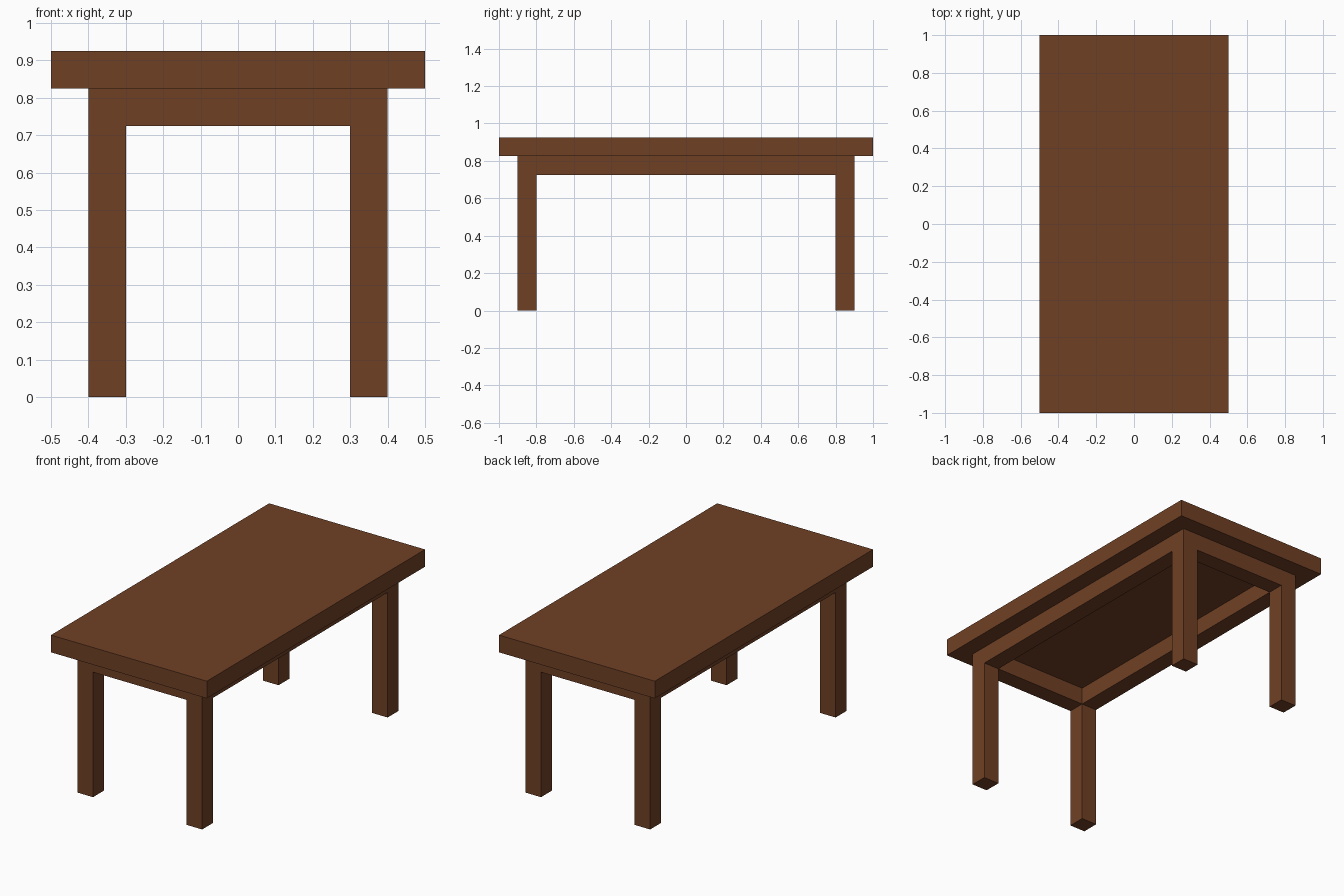
import bpy

if "Cube" in bpy.data.objects:
    bpy.data.objects.remove(bpy.data.objects["Cube"])

LEG_TOP = 0.825    # underside of the tabletop
APRON_BOTTOM = 0.725

wood = bpy.data.materials.new("brown_wood")
wood.diffuse_color = (0.162, 0.051, 0.018, 1)
wood.use_nodes = True
wood.node_tree.nodes["Principled BSDF"].inputs["Base Color"].default_value = wood.diffuse_color


def box(name, low, high):
    """Box spanning two opposite corners."""
    bpy.ops.mesh.primitive_cube_add(size=1)
    obj = bpy.context.object
    obj.name = obj.data.name = name
    size = [h - l for l, h in zip(low, high)]
    centre = [(h + l) / 2 for l, h in zip(low, high)]
    for v in obj.data.vertices:
        v.co = [c * s for c, s in zip(v.co, size)]
    obj.location = centre
    obj.data.materials.append(wood)
    return obj


# Tabletop slab
box("tabletop", (-0.5, -1, LEG_TOP), (0.5, 1, 0.925))

# Four square legs
for y, end in ((-0.85, "front"), (0.85, "back")):
    for x, side in ((-0.35, "left"), (0.35, "right")):
        box(f"{end}_{side}_leg", (x - 0.05, y - 0.05, 0), (x + 0.05, y + 0.05, LEG_TOP))

# Apron rails between the legs, flush with their faces
for y, end in ((-0.85, "front"), (0.85, "back")):
    box(f"{end}_apron", (-0.3, y - 0.05, APRON_BOTTOM), (0.3, y + 0.05, LEG_TOP))
for x, side in ((-0.35, "left"), (0.35, "right")):
    box(f"{side}_apron", (x - 0.05, -0.8, APRON_BOTTOM), (x + 0.05, 0.8, LEG_TOP))
